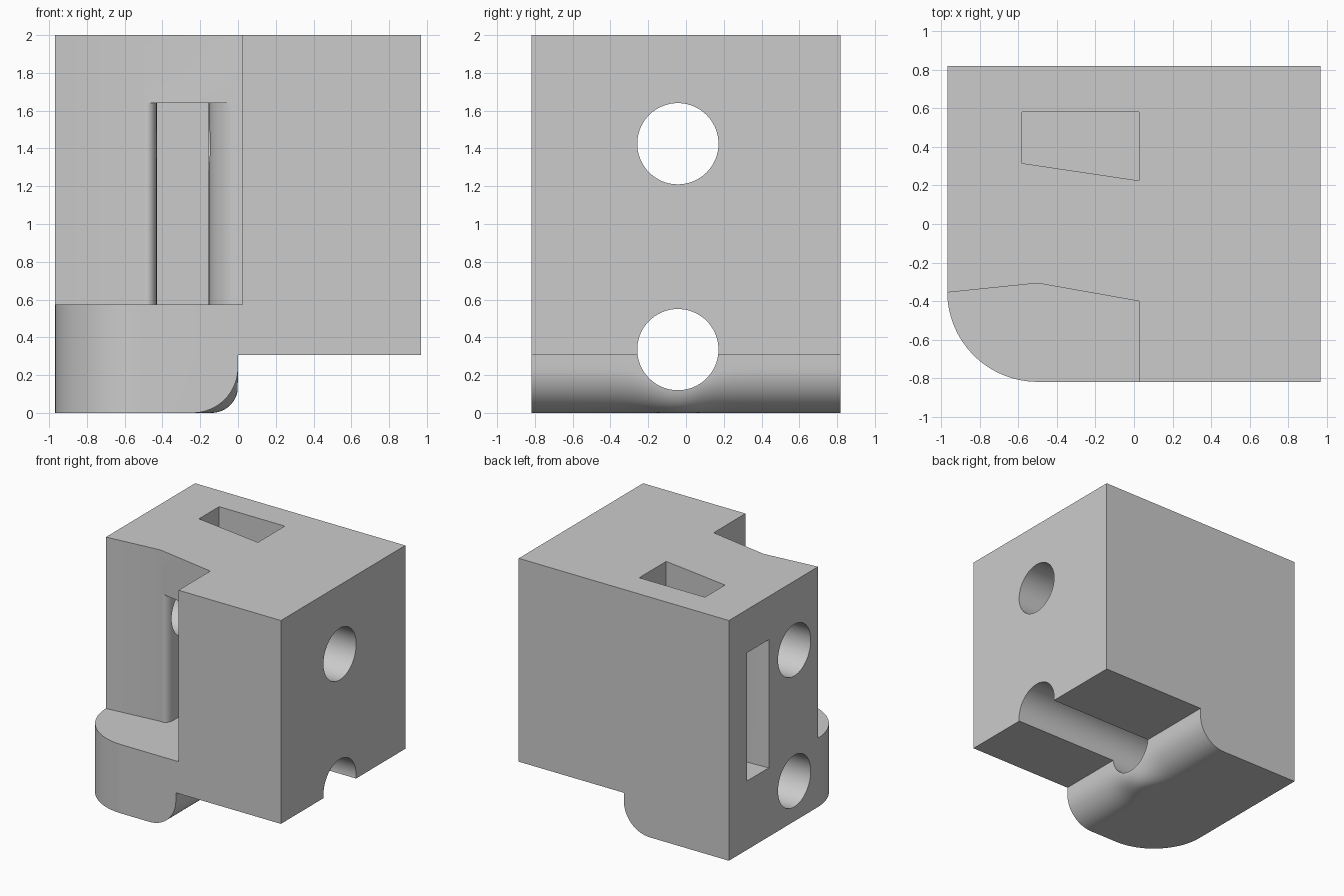
import bpy, bmesh, math
from mathutils import Vector

if "Cube" in bpy.data.objects:
    bpy.data.objects.remove(bpy.data.objects["Cube"])

grey = bpy.data.materials.new("plain grey")
grey.use_nodes = True
grey.diffuse_color = (0.6, 0.6, 0.6, 1)
grey.node_tree.nodes["Principled BSDF"].inputs["Base Color"].default_value = (0.6, 0.6, 0.6, 1)


def loft(name, sections):
    """Skin a solid through matching closed rings and cap both ends."""
    bm = bmesh.new()
    rings = [[bm.verts.new(p) for p in ring] for ring in sections]
    n = len(rings[0])
    for a, b in zip(rings, rings[1:]):
        for i in range(n):
            j = (i + 1) % n
            bm.faces.new((a[i], a[j], b[j], b[i]))
    bm.faces.new(rings[0][::-1])
    bm.faces.new(rings[-1])
    bmesh.ops.recalc_face_normals(bm, faces=bm.faces)
    mesh = bpy.data.meshes.new(name)
    bm.to_mesh(mesh)
    bm.free()
    mesh.materials.append(grey)
    obj = bpy.data.objects.new(name, mesh)
    bpy.context.collection.objects.link(obj)
    return obj


def prism(name, plan, low, high):
    return loft(name, [[(x, y, z) for x, y in plan] for z in (low, high)])


def arc(cx, cy, rx, ry, start, end, steps=16):
    angles = [math.radians(start + (end - start) * i / steps) for i in range(steps + 1)]
    return [(cx + rx * math.cos(a), cy + ry * math.sin(a)) for a in angles]


def bore(name, z):
    ring = arc(-0.043, z, 0.215, 0.215, 0, 360, 72)[:-1]
    return loft(name, [[(x, y, h) for y, h in ring] for x in (-1.2, 1.2)])


SIDE, DEPTH, TOP = 0.968, 0.818, 2.0
SHELF, LINTEL = 0.573, 1.64

# Main block with a rounded front corner
housing = prism("housing_block",
                arc(-0.5, -0.35, SIDE - 0.5, DEPTH - 0.35, 180, 270, 32)
                + [(SIDE, -DEPTH), (SIDE, DEPTH), (-SIDE, DEPTH)], 0, TOP)

# Front notch above the shelf
notch = prism("notch_cutter", [(-1.2, -0.38), (-SIDE, -0.355), (-0.5, -0.307),
                               (0.025, -0.4), (0.025, -1.2), (-1.2, -1.2)], SHELF, 2.2)

# Raised underside whose rounded lip tightens beside the bore
sections = []
for i in range(49):
    y = -0.9 + 1.8 * i / 48
    r = 0.24 - 0.1 * math.exp(-((y + 0.043) / 0.17) ** 2)
    profile = [(0, 0.307)] + arc(-r, r, r, r, 0, -90) + [(-r, -0.2), (1.2, -0.2), (1.2, 0.307)]
    sections.append([(x, y, z) for x, z in profile])
step = loft("underside_cutter", sections)

# Flared channel from the notch to the rear pocket
channel = prism("channel_cutter",
                arc(-0.48, -0.24, 0.05, 0.07, -90, 0)
                + [(-0.43, 0.4), (-0.155, 0.4)]
                + arc(0.024, -0.2, 0.179, 0.2, 180, 270)
                + [(0.02, -0.5), (-0.48, -0.5)], SHELF, LINTEL)

# Rear pocket opening sideways, and the slot reaching it from the top
pocket = prism("pocket_cutter", [(-1.2, 0.28), (-0.58, 0.315), (0.025, 0.225),
                                 (0.025, 0.58), (-1.2, 0.58)], SHELF, LINTEL)
slot = prism("slot_cutter", [(-0.58, 0.315), (0.025, 0.225),
                             (0.025, 0.58), (-0.58, 0.58)], 1.3, 2.2)

# Cut the openings and both cross bores
cutters = [notch, step, channel, pocket, slot,
           bore("upper_bore_cutter", 1.425), bore("lower_bore_cutter", 0.335)]
bpy.context.view_layer.objects.active = housing
for cutter in cutters:
    cutter.hide_render = True
    cut = housing.modifiers.new(cutter.name, "BOOLEAN")
    cut.operation = "DIFFERENCE"
    cut.solver = "EXACT"
    cut.object = cutter
    bpy.ops.object.modifier_apply(modifier=cut.name)
for cutter in cutters:
    bpy.data.objects.remove(cutter)

# Smooth rounded surfaces, crisp edges
bpy.ops.object.select_all(action="DESELECT")
housing.select_set(True)
bpy.ops.object.shade_smooth_by_angle(angle=math.radians(30))
